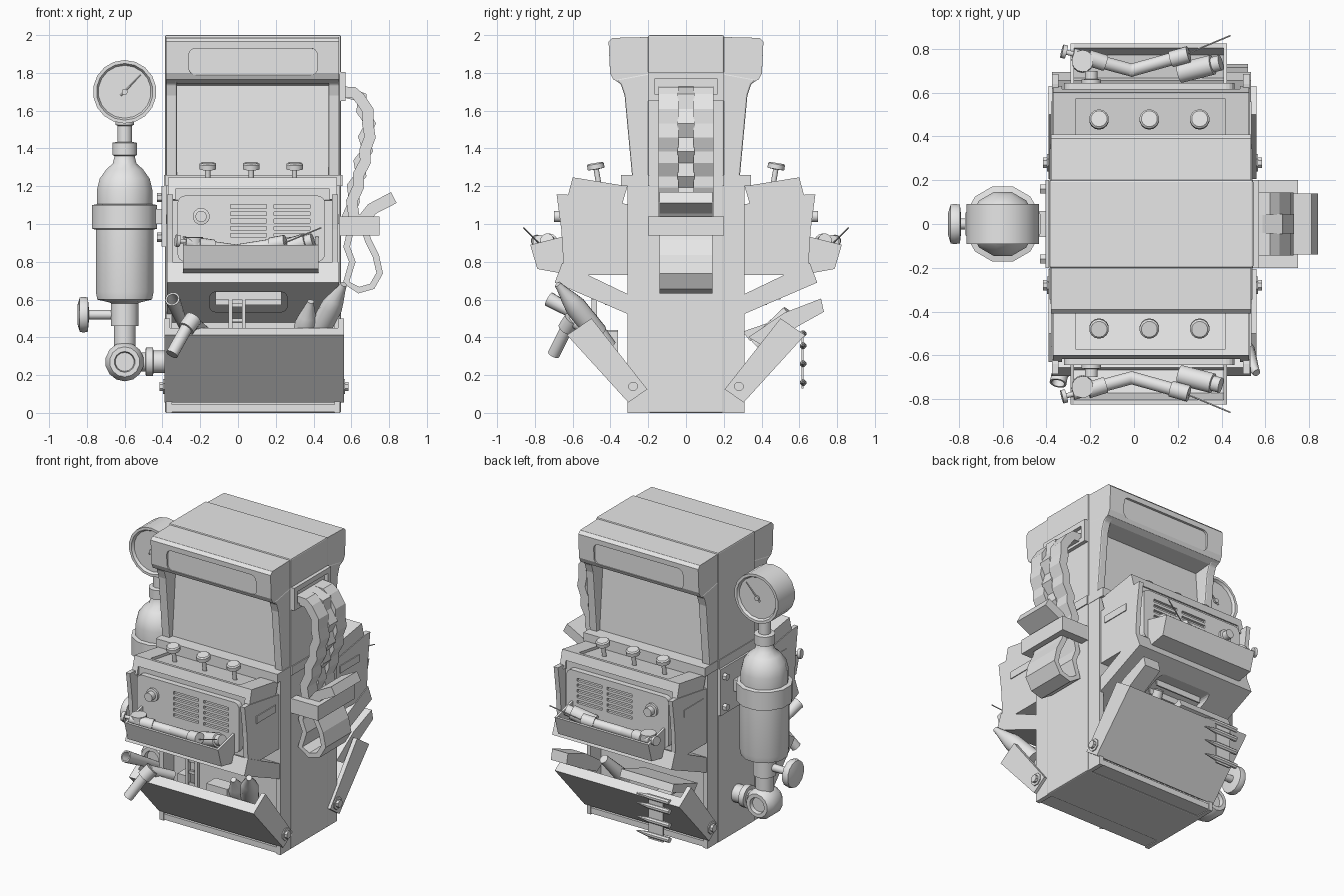
import bpy, bmesh, math
from mathutils import Vector

if "Cube" in bpy.data.objects:
    bpy.data.objects.remove(bpy.data.objects["Cube"])

grey = bpy.data.materials.new("plain_grey")
grey.diffuse_color = (0.8, 0.8, 0.8, 1)
grey.use_nodes = True
grey.node_tree.nodes["Principled BSDF"].inputs["Base Color"].default_value = grey.diffuse_color


def finish(name, bm, mirror=False, bevel=0, cuts=(), smooth=False):
    bmesh.ops.remove_doubles(bm, verts=bm.verts, dist=1e-5)
    bmesh.ops.recalc_face_normals(bm, faces=bm.faces)
    me = bpy.data.meshes.new(name)
    bm.to_mesh(me)
    bm.free()
    me.materials.append(grey)
    if smooth:
        me.shade_smooth()
        me.set_sharp_from_angle(angle=math.radians(35))
    ob = bpy.data.objects.new(name, me)
    bpy.context.collection.objects.link(ob)
    for c in cuts:
        m = ob.modifiers.new("cut", 'BOOLEAN')
        m.object = c
        m.solver = 'EXACT'
        c.hide_render = True
        c.display_type = 'WIRE'
    if bevel:
        m = ob.modifiers.new("bevel", 'BEVEL')
        m.width, m.segments, m.limit_method = bevel, 2, 'ANGLE'
    if mirror:
        m = ob.modifiers.new("mirror", 'MIRROR')
        m.use_axis = (False, True, False)
        m.use_mirror_merge = False
    return ob


def add_prism(bm, pts, a, b, axis='x'):
    """Extrude a closed outline along x (y,z points) or y (x,z points)."""
    put = {'x': lambda p, t: (t, p[0], p[1]), 'y': lambda p, t: (p[0], t, p[1])}[axis]
    lo = [bm.verts.new(put(p, a)) for p in pts]
    hi = [bm.verts.new(put(p, b)) for p in pts]
    bm.faces.new(lo)
    bm.faces.new(hi[::-1])
    for i in range(len(pts)):
        j = (i + 1) % len(pts)
        bm.faces.new((lo[i], hi[i], hi[j], lo[j]))


def prism(name, pts, a, b, axis='x', **kw):
    bm = bmesh.new()
    add_prism(bm, pts, a, b, axis)
    return finish(name, bm, **kw)


def boxes(name, spans, **kw):
    """One object from several (x0,x1,y0,y1,z0,z1) boxes."""
    bm = bmesh.new()
    for x0, x1, y0, y1, z0, z1 in spans:
        add_prism(bm, [(y0, z0), (y1, z0), (y1, z1), (y0, z1)], x0, x1)
    return finish(name, bm, **kw)


def round_rect(x0, x1, z0, z1, r, n=4):
    out = []
    for k, (cx, cz) in enumerate([(x1 - r, z1 - r), (x0 + r, z1 - r), (x0 + r, z0 + r), (x1 - r, z0 + r)]):
        for i in range(n + 1):
            a = math.pi / 2 * (k + i / n)
            out.append((cx + r * math.cos(a), cz + r * math.sin(a)))
    return out


def lathe(name, prof, origin, direction=(0, 0, 1), n=14, **kw):
    """Revolve (radius, distance) points about a direction."""
    bm = bmesh.new()
    q = Vector(direction).to_track_quat('Z', 'Y').to_matrix()
    o = Vector(origin)
    rings = [[bm.verts.new(o + q @ Vector((r * math.cos(2 * math.pi * (i + .5) / n), r * math.sin(2 * math.pi * (i + .5) / n), t)))
              for i in range(n)] for r, t in prof]
    for A, B in zip(rings, rings[1:]):
        for i in range(n):
            j = (i + 1) % n
            bm.faces.new((A[i], A[j], B[j], B[i]))
    for ring, p in ((rings[0], prof[0]), (rings[-1], prof[-1])):
        if p[0] > 0:
            bm.faces.new(ring)
    return finish(name, bm, smooth=True, **kw)


def rod(name, a, b, r, r2=None, **kw):
    d = Vector(b) - Vector(a)
    return lathe(name, [(r, 0), (r if r2 is None else r2, d.length)], a, d, **kw)


def strap(name, path, y0, y1, thick):
    """Band following an x,z path, with thickness."""
    P = [Vector(p) for p in path]
    a, b = [], []
    for i, p in enumerate(P):
        t = (P[min(i + 1, len(P) - 1)] - P[max(i - 1, 0)]).normalized()
        nrm = Vector((-t.y, t.x)) * thick / 2
        a.append(p + nrm)
        b.append(p - nrm)
    return prism(name, a + b[::-1], y0, y1, 'y')


# --- cabinet body ---
boxes("core_band", [(-.387, .545, -.2, .2, 0, 2)], bevel=.008)
boxes("lower_cheeks", [(-.38, -.35, -.31, -.19, 0, 1.2), (.51, .54, -.31, -.19, 0, 1.2)], mirror=True)
boxes("lower_floor", [(-.36, .52, -.305, -.19, .005, .045)], mirror=True)
boxes("upper_block", [(-.36, .52, -.31, -.19, .62, 1.2)], mirror=True)
boxes("collar", [(-.385, .542, -.345, .345, 1.2, 1.26), (-.392, .552, -.2, .2, 1.2, 1.26)])
# --- upper head with sign box and screen ---
side = [(-.19, 1.25), (-.285, 1.25), (-.325, 1.68), (-.345, 1.74), (-.38, 1.765), (-.19, 1.8)]
for nm, x0, x1 in (("left_cheek", -.382, -.322), ("right_cheek", .48, .537)):
    prism(nm, side, x0, x1, mirror=True, bevel=.008)
prism("screen", [(-.15, 1.25), (-.255, 1.25), (-.215, 1.76), (-.15, 1.76)], -.33, .49, mirror=True)
sign_cut = prism("sign_cutter", round_rect(-.26, .42, 1.79, 1.93, .035), -.6, -.392, 'y')
prism("sign_box", [(-.19, 1.73), (-.345, 1.745), (-.385, 1.765), (-.402, 1.80), (-.41, 1.965), (-.39, 1.985), (-.19, 1.99)],
      -.38, .535, mirror=True, bevel=.01, cuts=[sign_cut])
# --- control box with hood, panel and vents ---
box_cut = boxes("control_cutter", [(-.345, .497, -.9, -.605, .76, 1.185)])
prism("control_box", [(-.28, 1.1), (-.64, 1.157), (-.685, 1.157), (-.66, .97), (-.645, .73), (-.28, .73)], -.375, .53,
      mirror=True, cuts=[box_cut])
vents = boxes("vent_cutter", [(x, x + .19, -.7, -.628, z, z + .02)
              for x in (-.04, .19) for z in (.93, .968, 1.006, 1.044, 1.082)])
prism("control_panel", round_rect(-.32, .46, .8, 1.15, .04), -.645, -.6, 'y', mirror=True, cuts=[vents])
lathe("dial", [(.045, 0), (.045, .02), (.03, .022), (.03, .06), (0, .06)], (-.195, -.64, 1.04), (0, -1, 0), mirror=True)
hood_cut = prism("hood_cutter", [(-.345, 1.187), (-.575, 1.225), (-.57, 1.30), (-.345, 1.30)], -.265, .415)
hood_under = boxes("hood_under_cutter", [(-.33, .485, -.9, -.607, 1.0, 1.185)])
prism("hood", [(-.31, 1.2), (-.6, 1.247), (-.63, 1.13), (-.345, 1.08)], -.37, .525, mirror=True, cuts=[hood_cut, hood_under])
for x in (-.16, .07, .3):
    lathe("push_knob", [(.014, 0), (.014, .09), (.045, .092), (.045, .118), (.037, .125), (0, .125)],
          (x, -.46, 1.2), (0, -.17, 1), mirror=True)
boxes("side_rail", [(-.379, .536, -.56, -.35, 1.0, 1.05)], mirror=True)
# --- parts tray and its contents ---
tray = [(-.64, .735), (-.787, .762), (-.825, .89)]
prism("tray_shell", tray + [(-.805, .89), (-.773, .782), (-.64, .755)], -.29, .425, mirror=True)
for x in (-.29, .41):
    prism("tray_end", tray + [(-.645, .935)], x, x + .015, mirror=True)
rod("small_jar", (-.235, -.74, .80), (-.235, -.745, .93), .05, mirror=True)
rod("left_tube", (-.28, -.775, .90), (0, -.70, .86), .03, mirror=True)
rod("tube_collar", (-.21, -.76, .89), (-.13, -.735, .88), .038, mirror=True)
lathe("tube_cap", [(.012, -.05), (.012, 0), (.032, 0), (.032, .02)], (-.31, -.785, .91), (-1, -.25, .1), mirror=True)
rod("middle_tube", (-.02, -.70, .86), (.23, -.77, .9), .03, mirror=True)
rod("middle_collar", (.17, -.753, .89), (.25, -.775, .905), .038, mirror=True)
lathe("tray_can", [(.047, 0), (.047, .16), (.036, .162), (.036, .2)], (.21, -.69, .86), (1, -.25, .3), mirror=True)
rod("wire", (.2, -.76, .88), (.44, -.86, .98), .004, n=5, mirror=True)
# --- sloping flap and lower door ---
slot_cut = prism("slot_cutter", round_rect(-.15, .26, .535, .64, .03), -.9, -.1, 'y')
slot_floor = prism("slot_limit", [(-.10, .40), (-.75, .68), (-.75, .755), (-.10, .475)], -.5, .6)
m = slot_cut.modifiers.new("limit", 'BOOLEAN')
m.object, m.operation, m.solver = slot_floor, 'INTERSECT', 'EXACT'
slot_floor.hide_render = True
prism("flap", [(-.19, .565), (-.29, .62), (-.655, .795), (-.695, .69), (-.335, .535), (-.19, .473)], -.375, .535,
      mirror=True, cuts=[slot_cut])
boxes("flap_grille", [(-.12, .23, -.50, -.49, .60, .64), (-.12, .23, -.43, -.42, .57, .61)], mirror=True)
door_cut = prism("door_cutter", [(-.275, .105), (-.625, .51), (-.5, .62), (-.12, .2)], -.36, .53)
prism("door", [(-.205, .125), (-.305, .055), (-.63, .412), (-.5, .5)], -.39, .56, mirror=True, cuts=[door_cut])
for x, d in ((-.385, -1), (.555, 1)):
    lathe("hinge_bolt", [(.043, 0), (.043, .012), (.026, .012), (.026, .03), (0, .03)], (x, -.28, .14), (d, 0, 0), n=8, mirror=True)
# --- loose goods in the front door ---
for a, tip in (((.33, -.42, .34), (.385, -.60, .59)), ((.42, -.47, .42), (.56, -.68, .68))):
    L = (Vector(tip) - Vector(a)).length
    lathe("bottle", [(.058, 0), (.058, L * .55), (.045, L * .7), (.022, L * .93), (.018, L)], a, Vector(tip) - Vector(a), n=12)
rod("bent_pipe_upper", (-.17, -.47, .42), (-.25, -.61, .49), .033)
rod("bent_pipe_lower", (-.25, -.61, .49), (-.35, -.70, .31), .033)
rod("pipe_collar", (-.235, -.60, .50), (-.275, -.635, .445), .045)
lathe("open_tube", [(.025, 0), (.04, .3), (.03, .3), (.02, .05)], (-.29, -.47, .46), (-.06, -.27, .15), n=12)
boxes("ladder", [(-.05, -.03, -.5, -.47, .3, .6), (.02, .04, -.5, -.47, .3, .6)]
      + [(-.05, .04, -.49, -.48, z, z + .02) for z in (.4, .48, .56)])
boxes("loose_crate", [(.08, .24, -.46, -.36, .28, .43), (-.14, -.08, -.46, -.36, .3, .44)])
# --- loose goods in the back door ---
prism("tilted_case", [(.33, .40), (.52, .53), (.715, .605), (.73, .535), (.56, .44), (.40, .36)], .40, .52)
prism("back_panel", [(.30, .43), (.56, .52), (.58, .47), (.34, .38)], -.3, .1)
rod("back_bottle", (.2, .38, .36), (.25, .54, .54), .05, .03)
boxes("cartridge_belt", [(-.26, -.15, .612, .622, .13, .43), (-.26, -.15, .46, .622, .42, .43)])
for z in (.16, .26, .355, .42):
    lathe("cartridge", [(.018, 0), (.018, .16), (.004, .25), (0, .25)], (-.31, .62, z), (1, 0, 0), n=8)
# --- tank and gauge on the left ---
lathe("tank", [(.075, .46), (.075, .58), (.085, .585), (.15, .6), (.158, .64), (.158, .97), (.178, .975), (.178, 1.1), (.152, 1.105),
               (.152, 1.18), (.137, 1.24), (.10, 1.29), (.065, 1.32), (.055, 1.36), (.067, 1.365), (.067, 1.43), (.04, 1.435),
               (.04, 1.52), (.05, 1.525), (.05, 1.58)], (-.6, 0, 0), n=12)
lathe("gauge", [(0, -.075), (.14, -.075), (.15, -.092), (.168, -.092), (.168, .092), (.15, .092), (.14, .075), (0, .075)],
      (-.6, 0, 1.7), (0, 1, 0), n=18)
rod("needle", (-.62, -.08, 1.68), (-.515, -.08, 1.79), .006, .002, n=5, mirror=True)
lathe("needle_hub", [(.016, .07), (.016, .09), (0, .09)], (-.6, 0, 1.7), (0, -1, 0), n=10, mirror=True)
rod("down_pipe", (-.6, 0, .27), (-.6, 0, .5), .058)
lathe("elbow", [(0, -.06), (.05, -.06), (.055, -.085), (.08, -.085), (.103, -.05), (.103, .05), (.08, .085),
                (.055, .085), (.05, .06), (0, .06)], (-.6, 0, .27), (0, 1, 0))
lathe("inlet_pipe", [(.05, 0), (.05, .11), (.075, .112), (.075, .15), (.06, .152), (.06, .22)], (-.6, 0, .27), (1, 0, 0))
rod("valve_stem", (-.8, 0, .52), (-.6, 0, .52), .025)
lathe("valve_wheel", [(.05, 0), (.09, .012), (.095, .03), (.09, .055), (.04, .06)], (-.85, 0, .52), (1, 0, 0))
boxes("tank_mount", [(-.405, -.38, -.2, .2, .88, 1.2), (-.47, -.39, -.06, .06, 1.0, 1.08)])
for z in (.93, 1.14):
    rod("mount_bolt", (-.43, -.16, z), (-.38, -.16, z), .024, n=6, mirror=True)
# --- linked feed belt on the right ---
path = [(.53, 1.70), (.60, 1.695), (.65, 1.67), (.675, 1.60), (.695, 1.53), (.685, 1.46), (.68, 1.39),
        (.66, 1.33), (.645, 1.26), (.625, 1.2), (.61, 1.12), (.60, 1.04), (.60, .98)]
wavy = [(x + (.014 if i % 2 else -.008), z) for i, (x, z) in enumerate(path)]
back = [(x + (-.02 if i % 2 else .006), z) for i, (x, z) in enumerate(path)]
strap("belt_front_links", wavy, -.145, -.04, .06)
strap("belt_back_links", wavy, .04, .145, .06)
strap("belt_middle_links", back, -.045, .045, .06)
boxes("belt_port", [(.54, .57, -.2, .2, 1.77, 1.805), (.54, .57, -.2, .2, 1.65, 1.685),
                    (.54, .57, -.2, -.165, 1.65, 1.805), (.54, .57, .165, .2, 1.65, 1.805)])
boxes("belt_bracket", [(.54, .75, -.2, -.14, .94, 1.04), (.54, .75, .14, .2, .94, 1.04), (.71, .75, -.2, .2, .94, 1.04)])
strap("belt_tongue", [(.63, .98), (.71, 1.08), (.825, 1.14)], -.14, .14, .065)
strap("belt_tail", [(.60, .98), (.575, .88), (.605, .8), (.572, .69), (.64, .65), (.71, .67), (.75, .74),
                    (.73, .83), (.69, .91), (.66, 1.0)], -.14, .14, .035)
